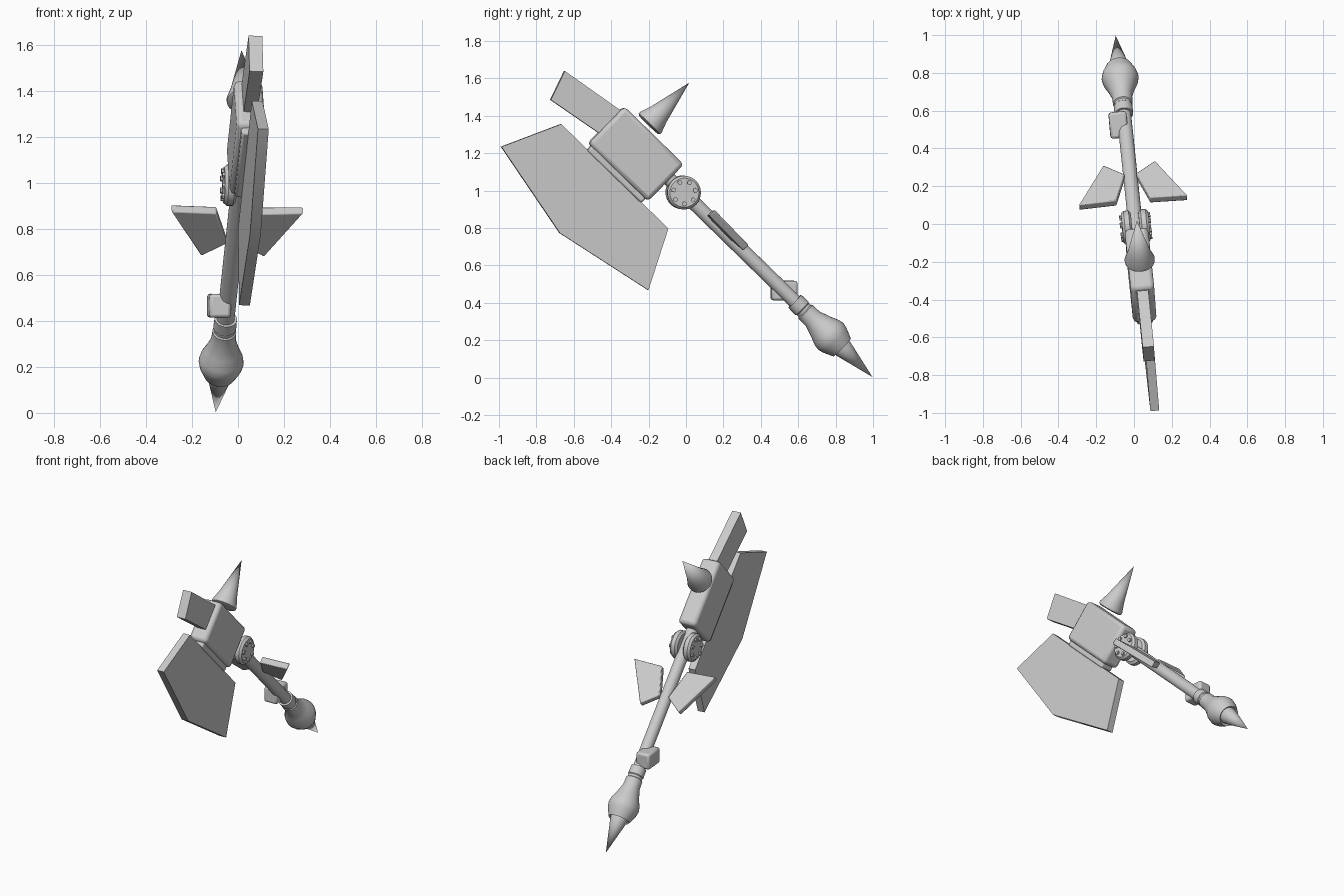
import bpy, bmesh, math
from mathutils import Matrix, Vector

cube = bpy.data.objects.get("Cube")
if cube:
    bpy.data.objects.remove(cube, do_unlink=True)

steel = bpy.data.materials.new("light_grey")
steel.use_nodes = True
GREY = (0.6, 0.6, 0.6, 1)
steel.diffuse_color = GREY
steel.node_tree.nodes["Principled BSDF"].inputs["Base Color"].default_value = GREY

# Weapon frame: local x runs down the handle, y towards the back spike, z across the blade
HUB, TIP = Vector((0.009, -0.015, 0.99)), Vector((-0.097, 1.0, 0.0))
along = (TIP - HUB).normalized()
across = Vector((1, 0.09, -0.015)).normalized()
up = across.cross(along).normalized()
FRAME = Matrix.Translation(HUB) @ Matrix((along, up, across)).transposed().to_4x4()


def finish(name, bm, bevel=0.0, segments=2, local=Matrix()):
    bmesh.ops.remove_doubles(bm, verts=bm.verts, dist=1e-5)
    bmesh.ops.recalc_face_normals(bm, faces=bm.faces)
    mesh = bpy.data.meshes.new(name)
    bm.to_mesh(mesh)
    bm.free()
    mesh.materials.append(steel)
    obj = bpy.data.objects.new(name, mesh)
    bpy.context.collection.objects.link(obj)
    obj.matrix_world = FRAME @ local
    if bevel:
        mod = obj.modifiers.new("bevel", "BEVEL")
        mod.width, mod.segments = bevel, segments
    bpy.ops.object.select_all(action="DESELECT")
    obj.select_set(True)
    bpy.context.view_layer.objects.active = obj
    bpy.ops.object.shade_smooth_by_angle(angle=math.radians(35))
    return obj


def slab(name, outline, thickness, bevel=0.0, local=Matrix(), segments=2):
    """Flat outline in local x/y, extruded evenly along local z."""
    bm = bmesh.new()
    face = bm.faces.new([bm.verts.new((x, y, -thickness / 2)) for x, y in outline])
    top = bmesh.ops.extrude_face_region(bm, geom=[face])["geom"]
    bmesh.ops.translate(bm, vec=(0, 0, thickness),
                        verts=[v for v in top if isinstance(v, bmesh.types.BMVert)])
    return finish(name, bm, bevel, segments, local)


def rect(x0, x1, y0, y1):
    return [(x0, y0), (x1, y0), (x1, y1), (x0, y1)]


def lathe(name, profile, local=Matrix(), steps=32):
    """Profile of (distance, radius) turned around local x."""
    bm = bmesh.new()
    verts = [bm.verts.new((d, r, 0)) for d, r in profile]
    edges = [bm.edges.new(pair) for pair in zip(verts, verts[1:])]
    bmesh.ops.spin(bm, geom=verts + edges, cent=(0, 0, 0), axis=(1, 0, 0),
                   angle=math.tau, steps=steps)
    return finish(name, bm, local=local)


# Axe head
slab("blade", [(-0.873, -0.506), (-0.727, -0.195), (0.075, -0.195),
               (0.228, -0.506), (-0.326, -0.618)], 0.047,
     local=Matrix.Translation((0, 0, 0.01)))
slab("head_block", rect(-0.55, -0.105, -0.168, 0.108), 0.125, 0.022)
slab("blade_mount", rect(-0.53, -0.125, -0.2, -0.15), 0.085, 0.01)
slab("top_plate", [(-0.5, 0.087), (-0.911, 0.022), (-0.857, -0.141), (-0.5, -0.08)], 0.06)

# Spike behind the head, pointing away from the blade
lathe("back_spike", [(0.13, 0), (0.13, 0.07), (0.136, 0.079), (0.148, 0.08),
                     (0.205, 0.06), (0.443, 0)],
      Matrix.Translation((-0.386, 0, 0)) @ Matrix.Rotation(math.pi / 2, 4, "Z"))

# Handle and pommel
lathe("handle", [(-0.15, 0), (-0.15, 0.038), (0.87, 0.038), (0.87, 0)])
lathe("collar", [(0.835, 0.036), (0.835, 0.049), (0.89, 0.05), (0.895, 0.046),
                 (0.91, 0.046), (0.915, 0.052), (0.97, 0.054), (1.03, 0.074),
                 (1.075, 0.093), (1.105, 0.098), (1.135, 0.091), (1.19, 0.067),
                 (1.175, 0.052), (1.175, 0)])
lathe("pommel_spike", [(1.17, 0), (1.17, 0.055), (1.2, 0.052), (1.418, 0)])

# Pivot discs with a ring of bolts on both sides of the handle
for side, label in ((1, "left"), (-1, "right")):
    outward = Matrix.Rotation(-side * math.pi / 2, 4, "Y")
    lathe("pivot_disc_" + label, [(0.02, 0), (0.02, 0.075), (0.032, 0.09),
                                  (0.058, 0.09), (0.072, 0.078), (0.072, 0)], outward)
    for i in range(7):
        spin = Matrix.Rotation(i * math.tau / 7 + 0.3, 4, "X")
        lathe("pivot_bolt_" + label, [(0.068, 0), (0.068, 0.013), (0.082, 0.013), (0.082, 0)],
              outward @ spin @ Matrix.Translation((0, 0.06, 0)), steps=6)

# Swept guard fins, lying across the blade plane
for side, label in ((1, "left"), (-1, "right")):
    slab("guard_fin_" + label, [(0.172, side * 0.09), (0.165, side * 0.288),
                                (0.44, side * 0.137), (0.36, side * 0.03)], 0.042, 0.006,
         Matrix.Translation((0, 0.015, 0)) @ Matrix.Rotation(math.pi / 2, 4, "X")
         @ Matrix.Scale(-1, 4, (0, 1, 0)) @ Matrix.Scale(-1, 4, (0, 0, 1)))

# Small block on the right of the handle, level with the ground
slab("grip_block", rect(-0.07, 0.07, -0.052, 0.052), 0.095, 0.014,
     Matrix.Translation((0.757, 0.003, -0.035)) @ Matrix.Rotation(math.radians(44.3), 4, "Z"))
